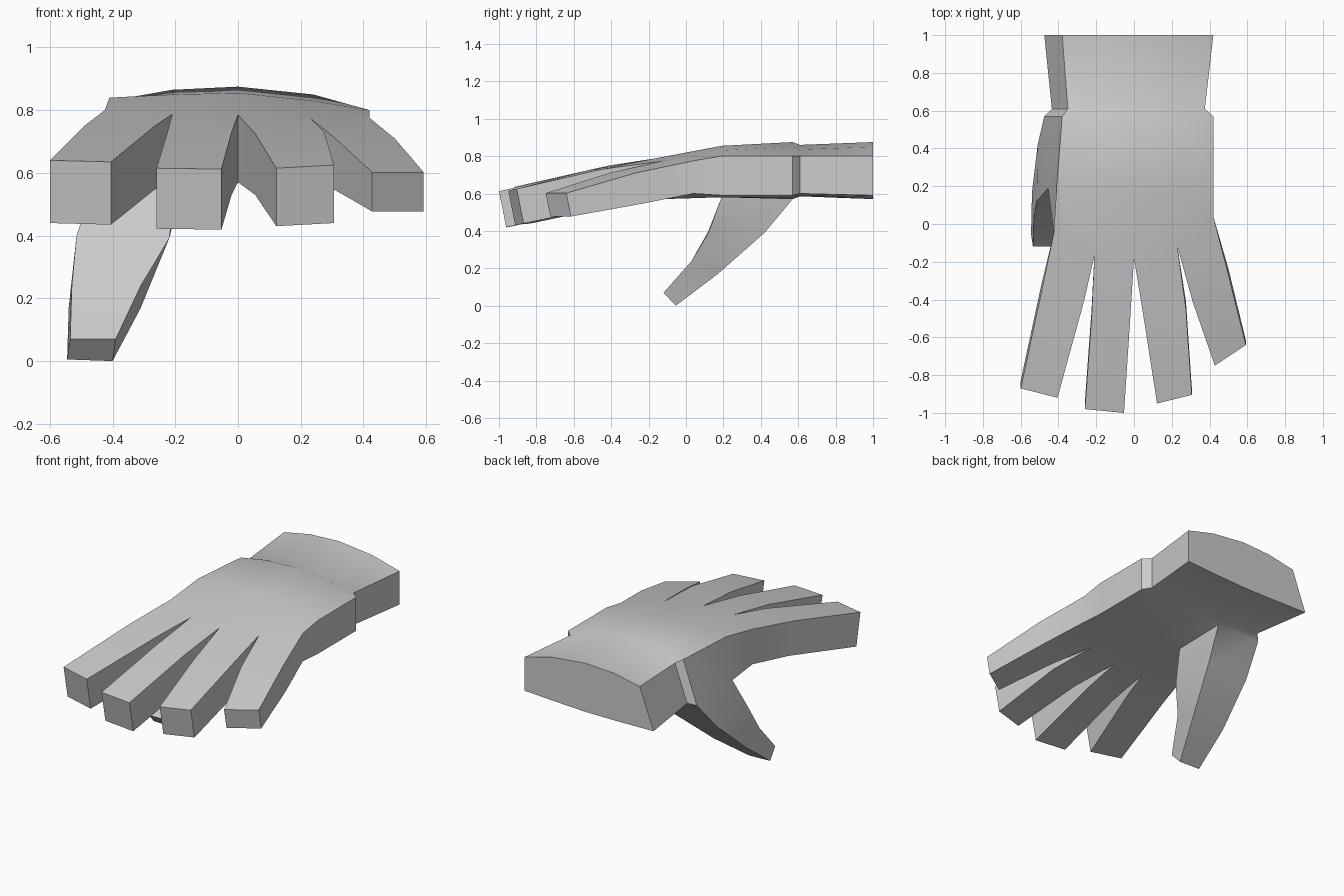
import bpy, bmesh, math
from mathutils import Vector

if "Cube" in bpy.data.objects:
    bpy.data.objects.remove(bpy.data.objects["Cube"])

bm = bmesh.new()

# Palm rows from wrist to finger roots: y values, top x, top z, bottom x, bottom z
rows = [
    ([1] * 5, [-.38, -.2, 0, .23, .42], [.83, .865, .875, .85, .80],
     [-.475, -.2, 0, .23, .42], [.575, .57, .57, .58, .59]),
    ([.61] * 5, [-.35, -.19, 0, .22, .375], [.82, .85, .86, .835, .80],
     [-.435, -.19, 0, .22, .375], [.59, .585, .585, .59, .60]),
    ([.57] * 5, [-.38, -.21, 0, .24, .42], [.835, .865, .875, .85, .80],
     [-.475, -.17, 0, .24, .42], [.57, .57, .57, .58, .59]),
    ([.19] * 5, [-.41, -.21, 0, .24, .42], [.84, .85, .855, .83, .80],
     [-.455, -.19, 0, .24, .42], [.58, .58, .58, .58, .59]),
    ([-.05, -.17, -.18, -.12, .04], [-.425, -.21, 0, .23, .42], [.80, .787, .785, .775, .775],
     [-.425, -.21, 0, .23, .42], [.58, .57, .57, .57, .60]),
]
top = [[bm.verts.new(p) for p in zip(xt, y, zt)] for y, xt, zt, xb, zb in rows]
bot = [[bm.verts.new(p) for p in zip(xb, y, zb)] for y, xt, zt, xb, zb in rows]


def loft(base, rings):
    """Extend a quad outline through further quads and cap the end."""
    for ring in rings:
        new = [bm.verts.new(p) for p in ring]
        for i in range(4):
            j = (i + 1) % 4
            bm.faces.new((base[i], base[j], new[j], new[i]))
        base = new
    bm.faces.new(base)


# Palm and wrist shell
for r in range(4):
    for c in range(4):
        bm.faces.new((top[r][c], top[r][c + 1], top[r + 1][c + 1], top[r + 1][c]))
        if (r, c) != (2, 0):  # left open for the thumb
            bm.faces.new((bot[r][c], bot[r + 1][c], bot[r + 1][c + 1], bot[r][c + 1]))
    for c in (0, 4):
        bm.faces.new((top[r][c], bot[r][c], bot[r + 1][c], top[r + 1][c]))
bm.faces.new(top[0] + bot[0][::-1])

# Fingers: middle joint and tip, as (left top, right top), with z drop to the underside
fingers = [
    ([(-.49, -.36, .75), (-.265, -.41, .75)], [(-.60, -.87, .64), (-.405, -.92, .635)], .2),
    ([(-.225, -.5, .73), (-.02, -.5, .73)], [(-.26, -.98, .615), (-.053, -1, .612)], .193),
    ([(.055, -.52, .725), (.275, -.45, .73)], [(.122, -.95, .615), (.306, -.905, .625)], .185),
    ([(.31, -.41, .71), (.50, -.27, .71)], [(.428, -.75, .602), (.592, -.64, .602)], .125),
]
for c, (mid, tip, drop) in enumerate(fingers):
    rings = []
    for (l, r), d in ((mid, (drop + .205) / 2), (tip, drop)):
        down = Vector((0, d * .2, -d))
        l, r = Vector(l), Vector(r)
        rings.append((l, r, r + down, l + down))
    loft([top[4][c], top[4][c + 1], bot[4][c + 1], bot[4][c]], rings)

# Thumb: outer back, inner back, inner front, outer front
loft([bot[2][0], bot[2][1], bot[3][1], bot[3][0]], [
    [(-.51, .42, .39), (-.22, .42, .39), (-.22, .12, .39), (-.515, .12, .40)],
    [(-.54, .17, .17), (-.31, .17, .17), (-.31, .03, .24), (-.53, .03, .24)],
    [(-.545, -.055, .005), (-.40, -.055, 0), (-.39, -.12, .07), (-.535, -.12, .07)],
])

bmesh.ops.recalc_face_normals(bm, faces=bm.faces)
mesh = bpy.data.meshes.new("hand")
bm.to_mesh(mesh)
bm.free()
hand = bpy.data.objects.new("hand", mesh)
bpy.context.collection.objects.link(hand)
bpy.context.view_layer.objects.active = hand
hand.select_set(True)
bpy.ops.object.shade_smooth_by_angle(angle=math.radians(32))
